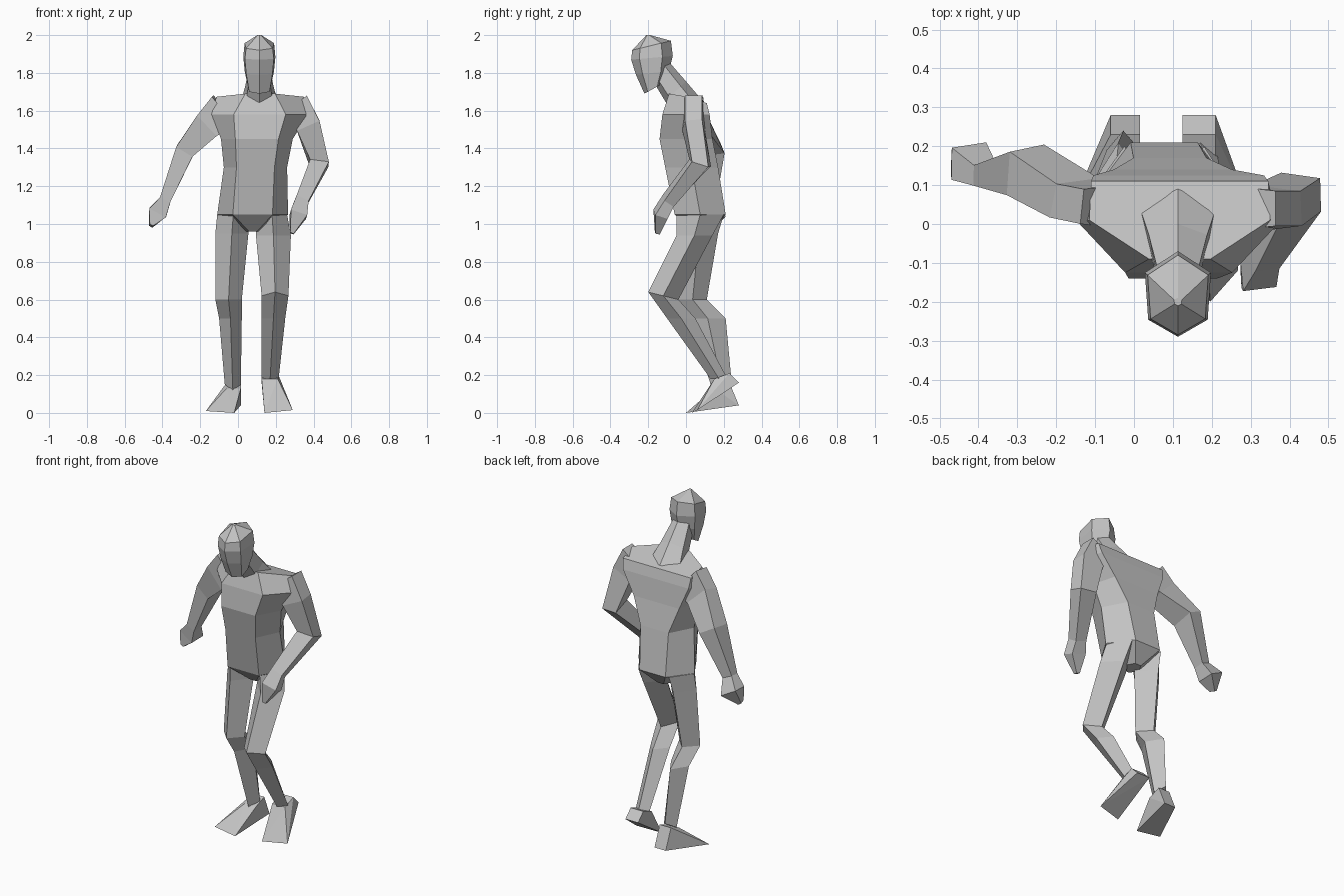
import bpy
import bmesh
from mathutils import Vector

default_cube = bpy.data.objects.get("Cube")
if default_cube:
    bpy.data.objects.remove(default_cube, do_unlink=True)

grey = bpy.data.materials.new("plain_grey")
grey.use_nodes = True
shade = (0.55, 0.55, 0.55, 1)
grey.diffuse_color = shade
grey.node_tree.nodes["Principled BSDF"].inputs["Base Color"].default_value = shade


def finish(name, bm):
    """Turn a bmesh into a flat shaded object with the grey material."""
    bmesh.ops.recalc_face_normals(bm, faces=bm.faces[:])
    mesh = bpy.data.meshes.new(name)
    bm.to_mesh(mesh)
    bm.free()
    mesh.materials.append(grey)
    part = bpy.data.objects.new(name, mesh)
    bpy.context.collection.objects.link(part)
    return part


def loft(name, rings):
    """Skin a list of equal sized point rings and cap both ends."""
    bm = bmesh.new()
    loops = [[bm.verts.new(point) for point in ring] for ring in rings]
    count = len(loops[0])
    for lower, upper in zip(loops, loops[1:]):
        for i in range(count):
            j = (i + 1) % count
            bm.faces.new((lower[i], lower[j], upper[j], upper[i]))
    bm.faces.new(loops[0])
    bm.faces.new(loops[-1])
    return finish(name, bm)


def body_ring(left, right, front_in, back_in, front_y, back_y, z, drop=0):
    """Six sided slice: two side points, a front pair and a back pair."""
    width = right - left
    front_step, back_step = width * front_in, width * back_in
    side_y, side_z, back_z = (front_y + back_y) / 2, z - drop / 3, z - drop
    return [(left, side_y, side_z),
            (left + front_step, front_y, z),
            (right - front_step, front_y, z),
            (right, side_y, side_z),
            (right - back_step, back_y, back_z),
            (left + back_step, back_y, back_z)]


def head_ring(front_y, front_z, back_y, back_z, width):
    """Six sided tilted slice with a centre point at front and back."""
    middle = 0.113
    front, back = Vector((middle, front_y, front_z)), Vector((middle, back_y, back_z))
    fore, aft = front.lerp(back, 0.2), front.lerp(back, 0.75)
    across = Vector((width, 0, 0))
    return [front, fore + across * 0.9, aft + across,
            back, aft - across, fore - across * 0.9]


def leg_ring(outer_x, inner_x, front_y, back_y, z, rise=0):
    """Diamond slice with its ridges at the front, outside, back and inside."""
    front_x = (outer_x + inner_x) / 2
    side_y = front_y + (back_y - front_y) * 0.5
    side_z, back_z = z + rise / 2, z + rise
    return [(front_x, front_y, z), (outer_x, side_y, side_z),
            (front_x, back_y, back_z), (inner_x, side_y, side_z)]


def arm(name, stations):
    """Four sided tube, narrower outside; stations are centre, depth, thickness."""
    centres = [Vector(station[0]) for station in stations]
    rings = []
    for i, (c, (_, depth, thick)) in enumerate(zip(centres, stations)):
        along = centres[min(i + 1, len(centres) - 1)] - centres[max(i - 1, 0)]
        along.normalize()
        n = Vector((0, 1, 0))
        n = (n - along * n.dot(along)).normalized() * depth
        b = along.cross(n).normalized() * thick
        if b.x * c.x < 0:
            b.negate()
        rings.append([c + n * 0.75 + b, c + n - b, c - n - b, c - n * 0.75 + b])
    return loft(name, rings)


def foot(name, outer_x, inner_x, ankle_z, heel_z, outer_toe, inner_toe):
    """Wedge that spreads from the ankle and heel down to two toe corners."""
    ankle_front, ankle_back, heel = 0.15, 0.23, 0.28
    points = [outer_toe, inner_toe]
    for x in (outer_x, inner_x):
        points += [(x, ankle_front, ankle_z), (x, ankle_back, ankle_z + 0.03),
                   (x, heel, heel_z)]
    bm = bmesh.new()
    verts = [bm.verts.new(point) for point in points]
    bmesh.ops.convex_hull(bm, input=verts)
    return finish(name, bm)


# Torso from crotch to shoulders
loft("torso", [body_ring(*row) for row in (
    (0.03, 0.13, 0.3, 0.3, 0.03, 0.13, 0.96),
    (-0.11, 0.265, 0.22, 0.27, -0.06, 0.21, 1.05),
    (-0.075, 0.26, 0.2, 0.22, -0.11, 0.17, 1.3),
    (-0.09, 0.29, 0.2, 0.1, -0.14, 0.14, 1.45),
    (-0.14, 0.37, 0.23, 0.07, -0.125, 0.125, 1.58),
    (-0.115, 0.35, 0.33, 0.01, -0.09, 0.11, 1.69, 0.05),
)])

# Neck and head lean forward
loft("neck", [head_ring(*row) for row in (
    (-0.08, 1.6, 0.09, 1.65, 0.1),
    (-0.11, 1.65, 0, 1.755, 0.075),
    (-0.2, 1.8, -0.1, 1.87, 0.05),
)])
loft("head", [head_ring(*row) for row in (
    (-0.22, 1.69, -0.13, 1.74, 0.06),
    (-0.265, 1.79, -0.09, 1.81, 0.077),
    (-0.29, 1.87, -0.07, 1.89, 0.085),
    (-0.285, 1.92, -0.08, 1.97, 0.078),
    (-0.21, 2, -0.19, 2, 0.01),
)])

# Right arm swings out and back, left arm bends forward
arm("right_arm", [
    ((-0.07, 0.045, 1.6), 0.06, 0.1),
    ((-0.155, 0.06, 1.53), 0.06, 0.075),
    ((-0.28, 0.13, 1.39), 0.075, 0.05),
    ((-0.385, 0.125, 1.13), 0.035, 0.03),
    ((-0.425, 0.155, 1.06), 0.055, 0.05),
    ((-0.46, 0.13, 0.99), 0.02, 0.01),
])
arm("left_arm", [
    ((0.295, 0.04, 1.63), 0.06, 0.085),
    ((0.37, 0.04, 1.525), 0.06, 0.065),
    ((0.43, 0.075, 1.32), 0.06, 0.05),
    ((0.335, -0.09, 1.12), 0.04, 0.035),
    ((0.32, -0.13, 1.05), 0.045, 0.045),
    ((0.285, -0.15, 0.95), 0.015, 0.01),
])

# Legs from hip to ankle
loft("right_leg", [leg_ring(*row) for row in (
    (-0.11, 0.06, -0.04, 0.2, 1.05),
    (-0.12, 0.055, -0.03, 0.17, 0.95),
    (-0.12, 0.02, -0.04, 0.11, 0.6),
    (-0.1, 0.02, 0.02, 0.21, 0.5),
    (-0.07, 0.015, 0.14, 0.24, 0.12, 0.06),
)])
loft("left_leg", [leg_ring(*row) for row in (
    (0.26, 0.1, -0.05, 0.2, 1.05),
    (0.28, 0.095, -0.05, 0.14, 0.94),
    (0.267, 0.125, -0.2, -0.04, 0.64, -0.04),
    (0.25, 0.125, -0.1, 0.05, 0.5),
    (0.215, 0.125, 0.13, 0.22, 0.18),
)])

# Feet
foot("right_foot", -0.06, 0.015, 0.13, 0.04, (-0.17, 0.02, 0.01), (-0.02, 0, 0))
foot("left_foot", 0.21, 0.125, 0.18, 0.16, (0.29, 0.06, 0.015), (0.14, 0.03, 0))
